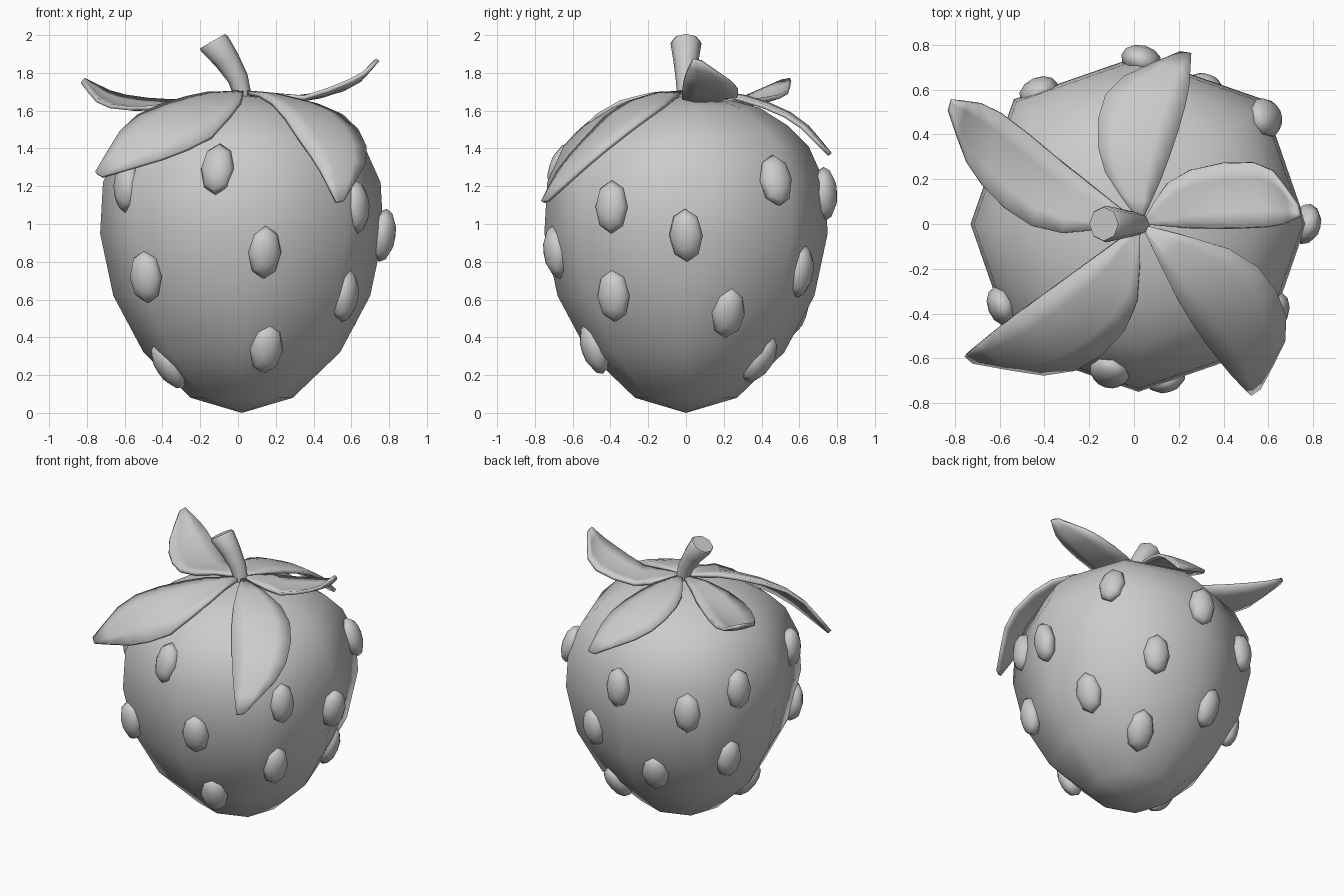
import bpy, bmesh, math
from mathutils import Vector, Matrix
from mathutils.bvhtree import BVHTree

if "Cube" in bpy.data.objects:
    bpy.data.objects.remove(bpy.data.objects["Cube"])


def finish(name, bm, angle=180):
    bmesh.ops.recalc_face_normals(bm, faces=bm.faces)
    mesh = bpy.data.meshes.new(name)
    bm.to_mesh(mesh)
    bm.free()
    mesh.shade_smooth()
    mesh.set_sharp_from_angle(angle=math.radians(angle))
    ob = bpy.data.objects.new(name, mesh)
    bpy.context.collection.objects.link(ob)
    return ob


def loft(bm, rings, closed=True):
    for a, b in zip(rings, rings[1:]):
        n = len(a)
        for i in range(n if closed else n - 1):
            j = (i + 1) % n
            bm.faces.new((a[i], a[j], b[j], b[i]))


def spline(pts, t):
    # Catmull-Rom through the points, t in 0..1
    p = [2 * pts[0] - pts[1]] + pts + [2 * pts[-1] - pts[-2]]
    s = t * (len(pts) - 1)
    i = min(int(s), len(pts) - 2)
    u = s - i
    a, b, c, d = p[i:i + 4]
    return 0.5 * (2 * b + (c - a) * u + (2 * a - 5 * b + 4 * c - d) * u * u
                  + (3 * b - a - 3 * c + d) * u ** 3)


# Berry body: eight-sided, slightly squarish lathe
CX = 0.02
profile = [(0.27, 0.08), (0.52, 0.32), (0.68, 0.62), (0.75, 0.95), (0.735, 1.22),
           (0.65, 1.41), (0.54, 1.52), (0.39, 1.615), (0.2, 1.665)]
bm = bmesh.new()
rings = []
for r, z in profile:
    ring = []
    for i in range(8):
        k = r * (1.05 if i % 2 else 1.0)
        a = i * math.pi / 4
        ring.append(bm.verts.new((CX + k * math.cos(a), k * math.sin(a), z)))
    rings.append(ring)
loft(bm, rings)
for ring, z in ((rings[0], 0.0), (rings[-1], 1.68)):
    tip = bm.verts.new((CX, 0, z))
    for i in range(8):
        bm.faces.new((tip, ring[i], ring[(i + 1) % 8]))
bmesh.ops.recalc_face_normals(bm, faces=bm.faces)
tree = BVHTree.FromBMesh(bm)
finish("berry_body", bm)

# Seeds: (angle around the berry, height)
seeds = [(-101, 1.29), (-80, 0.85), (-134, 0.72), (-75, 0.34), (-156, 0.25), (-149, 1.2),
         (-33, 1.09), (-35, 0.62), (0, 0.94), (40, 1.23), (89, 1.16), (64, 0.75),
         (22, 0.53), (57, 0.28), (127, 1.04), (156, 1.15), (107, 0.53), (152, 0.64)]
for n, (deg, z) in enumerate(seeds, 1):
    a = math.radians(deg)
    out = Vector((math.cos(a), math.sin(a), 0))
    loc, nor, _, _ = tree.ray_cast(Vector((CX, 0, z)) + out * 2, -out)
    nor = (nor + out * 0.4 * nor.dot(out)).normalized()
    side = Vector((0, 0, 1)).cross(nor).normalized()
    up = nor.cross(side)
    bm = bmesh.new()
    bmesh.ops.create_uvsphere(bm, u_segments=8, v_segments=6, radius=1)
    frame = Matrix((side * 0.092, up * 0.142, nor * 0.065)).transposed().to_4x4()
    frame.translation = loc
    bm.transform(frame)
    finish(f"seed_{n}", bm)

# Leaves: tip, two points on each edge, and centre lift
leaves = {
    "leaf_left": ((-0.82, 0.53, 1.76), (-0.4, -0.03, 1.62), (-0.7, 0.2, 1.63),
                  (-0.3, 0.26, 1.65), (-0.62, 0.51, 1.68), -0.02),
    "leaf_back": ((0.23, 0.76, 1.37), (0.14, 0.25, 1.67), (0.235, 0.55, 1.56),
                  (-0.15, 0.29, 1.66), (-0.11, 0.6, 1.54), 0.02),
    "leaf_right": ((0.735, 0.06, 1.865), (0.2, 0.22, 1.66), (0.56, 0.27, 1.72),
                   (0.3, -0.02, 1.66), (0.62, -0.01, 1.77), -0.02),
    "leaf_front_right": ((0.54, -0.745, 1.12), (0.22, -0.38, 1.56), (0.4, -0.63, 1.34),
                         (0.5, -0.15, 1.6), (0.68, -0.44, 1.38), 0.04),
    "leaf_front_left": ((-0.735, -0.6, 1.26), (-0.22, -0.18, 1.68), (-0.56, -0.43, 1.55),
                        (-0.01, -0.42, 1.55), (-0.3, -0.66, 1.38), 0.04),
}
base = Vector((0.03, 0.0, 1.69))
ROWS = 8
for name, (tip, l1, l2, r1, r2, lift) in leaves.items():
    tip, l1, l2, r1, r2 = map(Vector, (tip, l1, l2, r1, r2))
    blunt = (l2 - r2).normalized() * 0.025
    bm = bmesh.new()
    rows = []
    for k in range(ROWS + 1):
        t = 0.02 + 0.98 * k / ROWS
        l = spline([base, l1, l2, tip + blunt], t)
        r = spline([base, r1, r2, tip - blunt], t)
        row = []
        for s in (0, 0.25, 0.5, 0.75, 1):
            p = l.lerp(r, s)
            p.z += lift * math.sin(math.pi * t) * math.sin(math.pi * s)
            hit = tree.ray_cast(Vector((p.x, p.y, 3)), Vector((0, 0, -1)))
            if hit[0]:  # rest on the berry instead of sinking into it
                p.z = max(p.z, hit[0].z + 0.018 / max(hit[1].z, 0.35))
            row.append(bm.verts.new(p))
        rows.append(row)
    loft(bm, rows, closed=False)
    leaf = finish(name, bm)
    solid = leaf.modifiers.new("thickness", "SOLIDIFY")
    solid.thickness = 0.022
    solid.offset = 0

# Stem: flared eight-sided tube leaning left
path = [(0.03, 1.66, 0.045, 5), (0.0, 1.77, 0.055, 22), (-0.06, 1.87, 0.068, 30),
        (-0.125, 1.955, 0.082, 30), (-0.135, 1.968, 0.075, 30)]
bm = bmesh.new()
rings = []
for x, z, r, lean in path:
    t = math.radians(lean)
    rings.append([bm.verts.new((x + r * math.cos(a) * math.cos(t), r * math.sin(a),
                                z + r * math.cos(a) * math.sin(t)))
                  for a in (i * math.pi / 4 for i in range(8))])
loft(bm, rings)
bm.faces.new(rings[0])
bm.faces.new(rings[-1])
finish("stem", bm, 60)
